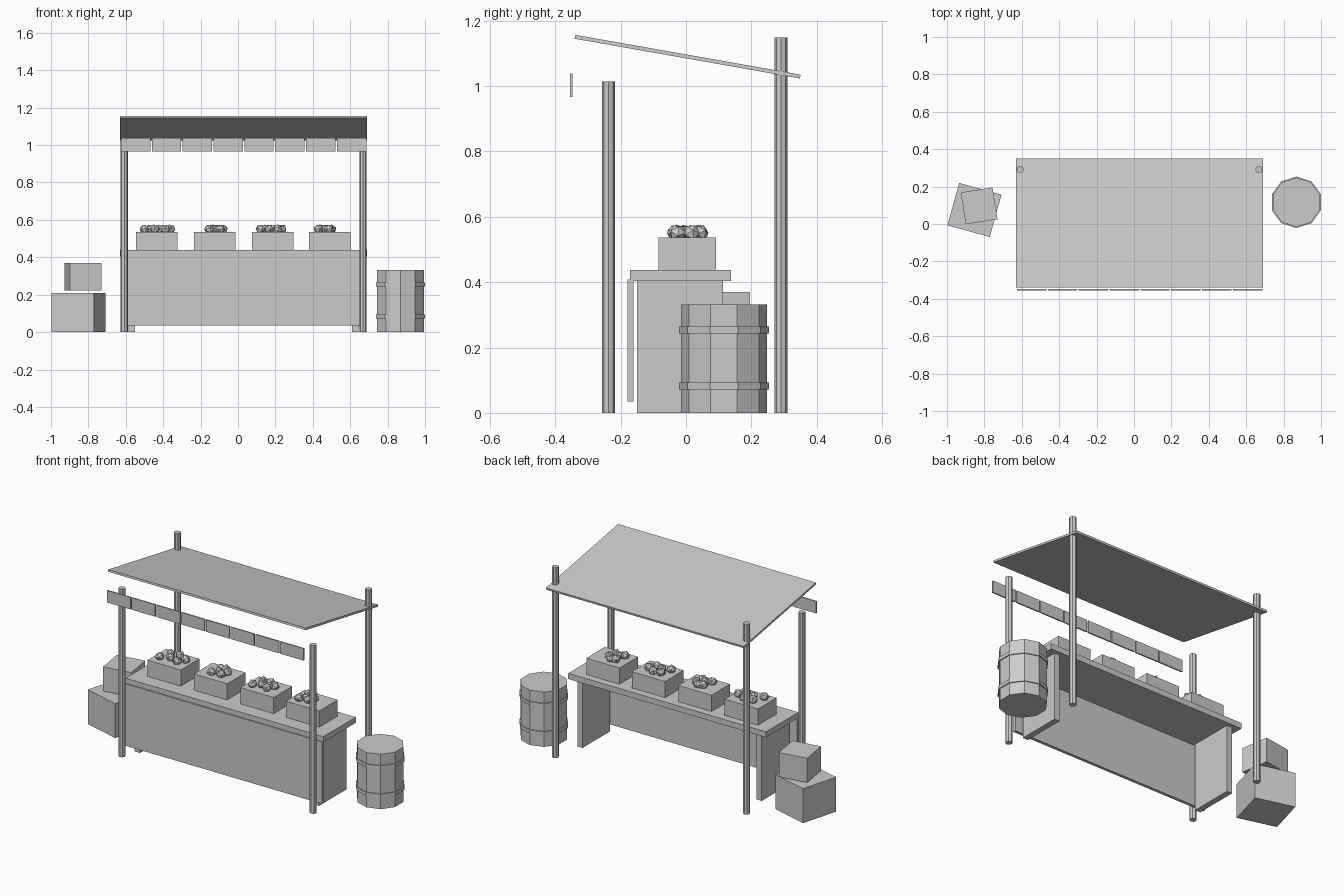
import bpy, math, random

if "Cube" in bpy.data.objects:
    bpy.data.objects.remove(bpy.data.objects["Cube"])

random.seed(4)
CX = 0.03  # stall is centred slightly right of the origin


def box(name, loc, size, rot=(0, 0, 0)):
    bpy.ops.mesh.primitive_cube_add(size=1, location=loc, rotation=rot)
    o = bpy.context.object
    o.name = name
    o.scale = size
    return o


def prism(name, x, y, z0, z1, r, sides):
    bpy.ops.mesh.primitive_cylinder_add(vertices=sides, radius=r, depth=z1 - z0,
                                        location=(x, y, (z0 + z1) / 2))
    bpy.context.object.name = name


# Counter: top, front panel and two slab legs
box("counter_top", (CX, -0.017, 0.421), (1.32, 0.308, 0.034))
box("front_panel", (CX, -0.17, 0.221), (1.315, 0.018, 0.373))
for side, x in (("left", -0.567), ("right", 0.628)):
    box(side + "_leg", (x, -0.018, 0.202), (0.035, 0.263, 0.404))

# Awning posts, taller at the back
for side, x in (("left", -0.608), ("right", 0.668)):
    prism(side + "_front_post", x, -0.237, 0, 1.014, 0.0195, 8)
    prism(side + "_back_post", x, 0.291, 0, 1.148, 0.0195, 8)

# Sloped awning and hanging valance strips
box("awning", (CX, 0.005, 1.09), (1.32, 0.70, 0.012), (-math.radians(10), 0, 0))
for i in range(8):
    box("valance_strip", (CX + (i - 3.5) * 0.165, -0.351, 1.002), (0.157, 0.008, 0.072))

# Goods boxes with heaps of low-poly produce: box centre, heap spread left and right
for cx, lo, hi in ((-0.434, -0.5, -0.36), (-0.124, -0.155, -0.08),
                   (0.186, 0.12, 0.235), (0.49, 0.43, 0.5)):
    box("goods_box", (cx, 0.004, 0.486), (0.222, 0.176, 0.1))
    for i in range(6):
        x = lo + (hi - lo) * i / 5
        y = 0.004 + (-0.036, 0.03, -0.01, 0.038, -0.03, 0.012)[i]
        bpy.ops.mesh.primitive_ico_sphere_add(
            subdivisions=1, radius=0.027, location=(x, y, 0.55),
            rotation=[random.uniform(0, 3) for _ in range(3)])
        bpy.context.object.name = "produce"

# Barrel with two hoops
prism("barrel", 0.868, 0.116, 0, 0.331, 0.132, 10)
for z in (0.072, 0.243):
    prism("barrel_hoop", 0.868, 0.116, z, z + 0.021, 0.138, 10)

# Stacked crates
box("large_crate", (-0.853, 0.075, 0.104), (0.235, 0.235, 0.208), (0, 0, -math.radians(15.5)))
box("small_crate", (-0.828, 0.097, 0.296), (0.172, 0.172, 0.147), (0, 0, math.radians(9)))
